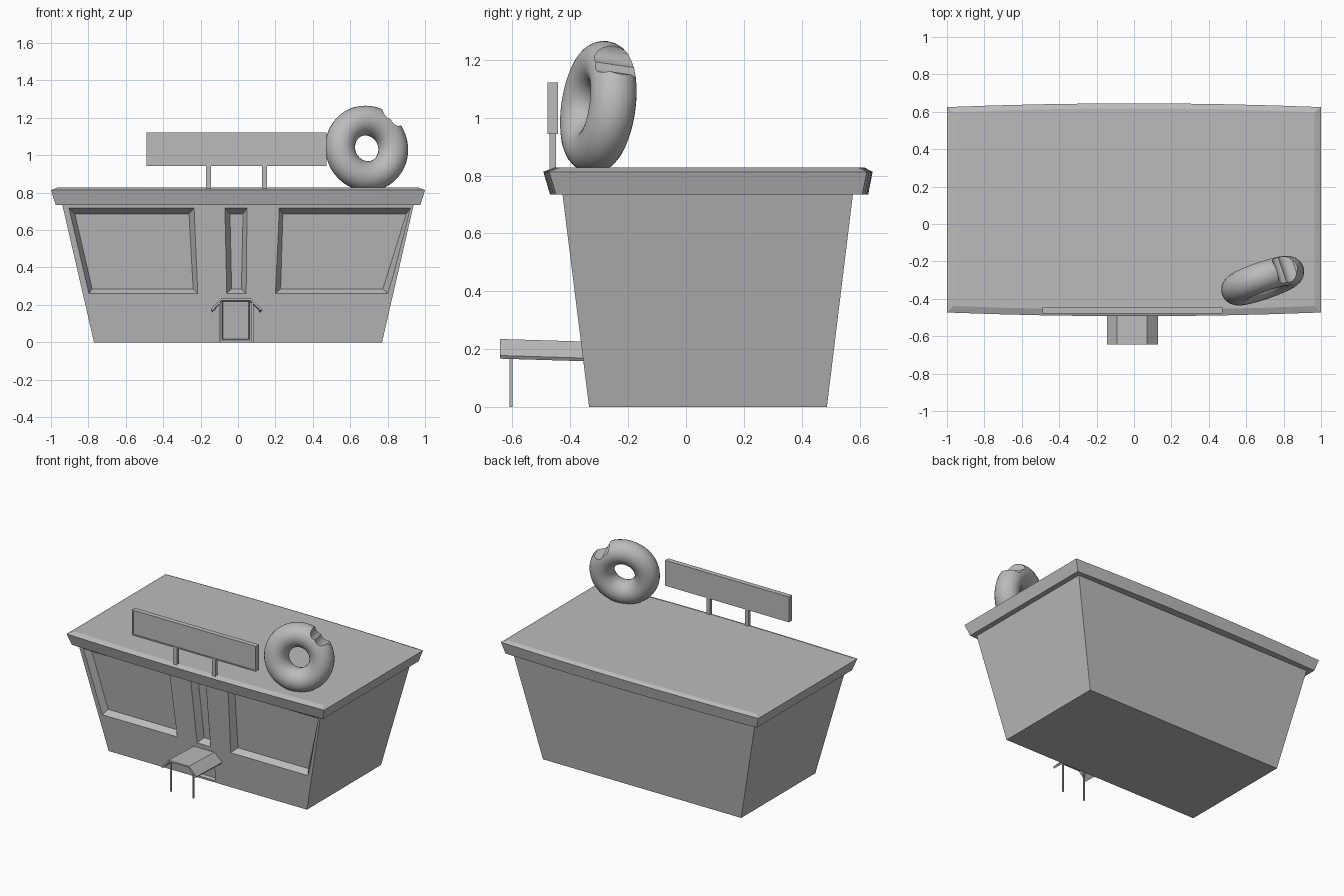
import bpy
import bmesh
from math import radians, sin, cos, tau
from mathutils import Matrix

if "Cube" in bpy.data.objects:
    bpy.data.objects.remove(bpy.data.objects["Cube"])

grey = bpy.data.materials.new("plain_grey")
grey.use_nodes = True
COLOUR = (0.5, 0.5, 0.5, 1)
grey.diffuse_color = COLOUR
grey.node_tree.nodes["Principled BSDF"].inputs["Base Color"].default_value = COLOUR


def loft(name, rings):
    """Closed solid through rings that have equal point counts."""
    bm = bmesh.new()
    loops = [[bm.verts.new(p) for p in ring] for ring in rings]
    n = len(loops[0])
    for a, b in zip(loops, loops[1:]):
        for i in range(n):
            j = (i + 1) % n
            bm.faces.new((a[i], a[j], b[j], b[i]))
    bm.faces.new(loops[0][::-1])
    bm.faces.new(loops[-1])
    bmesh.ops.recalc_face_normals(bm, faces=bm.faces)
    mesh = bpy.data.meshes.new(name)
    bm.to_mesh(mesh)
    bm.free()
    mesh.materials.append(grey)
    obj = bpy.data.objects.new(name, mesh)
    bpy.context.collection.objects.link(obj)
    return obj


def rect(x0, x1, y0, y1, z):
    return [(x0, y0, z), (x1, y0, z), (x1, y1, z), (x0, y1, z)]


def box(name, x0, x1, y0, y1, z0, z1):
    return loft(name, [rect(x0, x1, y0, y1, z0), rect(x0, x1, y0, y1, z1)])


def cut(target, cutter):
    """Subtract the cutter, then discard it."""
    cutter.hide_render = True
    mod = target.modifiers.new("cut", "BOOLEAN")
    mod.operation = "DIFFERENCE"
    mod.solver = "EXACT"
    mod.object = cutter
    bpy.context.view_layer.objects.active = target
    bpy.ops.object.modifier_apply(modifier=mod.name)
    bpy.data.objects.remove(cutter)


# Flared building body
body = loft("building_body", [rect(-0.77, 0.77, -0.335, 0.487, 0),
                              rect(-0.945, 0.945, -0.43, 0.58, 0.76)])


def wall_y(z):
    return -0.335 - 0.125 * z


def recess(outer, inner, depth):
    """Tapered opening sunk into the leaning front wall."""
    def ring(t):
        pts = [(a[0] + (b[0] - a[0]) * t, a[1] + (b[1] - a[1]) * t)
               for a, b in zip(outer, inner)]
        return [(x, wall_y(z) + depth * t, z) for x, z in pts]
    cut(body, loft("cutter", [ring(-0.3), ring(1)]))


def opening(xo, xi, zo=(0.26, 0.718), zi=(0.286, 0.687), depth=0.045):
    """x lists run: bottom left, bottom right, top right, top left."""
    recess(list(zip(xo, (zo[0], zo[0], zo[1], zo[1]))),
           list(zip(xi, (zi[0], zi[0], zi[1], zi[1]))), depth)


# Two shop windows, the narrow middle window and the door recess
opening((-0.797, -0.215, -0.235, -0.904), (-0.78, -0.24, -0.262, -0.872))
opening((0.2, 0.8, 0.922, 0.22), (0.228, 0.775, 0.9, 0.24))
opening((-0.06, 0.043, 0.048, -0.07), (-0.034, 0.018, 0.027, -0.043))
opening((-0.085, 0.062, 0.062, -0.085), (-0.08, 0.057, 0.057, -0.08),
        (0.013, 0.222), (0.017, 0.217), 0.03)


# Roof cap with gently bowed front and back edges
def roof_ring(half_x, front, back, z, steps=8):
    xs = [-1 + 2 * i / steps for i in range(steps + 1)]
    bow = [0.02 * (1 - x * x) for x in xs]
    return ([(x * half_x, front - b, z) for x, b in zip(xs, bow)]
            + [(x * half_x, back + b, z) for x, b in zip(xs[::-1], bow[::-1])])


loft("roof_cap", [roof_ring(0.975, -0.45, 0.61, 0.735),
                  roof_ring(1.0, -0.473, 0.625, 0.813),
                  roof_ring(0.965, -0.438, 0.598, 0.827)])

# Sign board with a shallow framed front, on two posts
sign = box("sign_board", -0.49, 0.472, -0.478, -0.443, 0.943, 1.121)
cut(sign, box("cutter", -0.482, 0.464, -0.5, -0.473, 0.951, 1.113))
for side, x in (("right", -0.158), ("left", 0.142)):
    box(side + "_sign_post", x - 0.013, x + 0.013, -0.471, -0.45, 0.81, 0.95)

# Entrance awning: a bent sheet that rises slightly outward
top = [(-0.145, 0.175), (-0.09, 0.232), (0.07, 0.232), (0.128, 0.175)]
under = [(0.121, 0.164), (0.066, 0.221), (-0.086, 0.221), (-0.138, 0.164)]
loft("entrance_awning", [[(x, y, z + lift) for x, z in top + under]
                         for y, lift in ((-0.643, 0.003), (-0.345, -0.006))])
for side, x in (("right", -0.096), ("left", 0.077)):
    box(side + "_awning_post", x - 0.005, x + 0.005, -0.61, -0.6, 0, 0.222)

# Leaning roof ring with a scalloped bite
place = (Matrix.Translation((0.688, -0.303, 1.037))
         @ Matrix.Rotation(radians(19), 4, "Z") @ Matrix.Rotation(radians(82), 4, "X"))
bpy.ops.mesh.primitive_torus_add(major_radius=0.15, minor_radius=0.08,
                                 major_segments=48, minor_segments=24)
ring = bpy.context.object
ring.name = "bitten_ring"
ring.data.materials.append(grey)
ring.data.transform(place)
outline = []
for i in range(48):
    a = tau * i / 48
    r = 0.096 + 0.012 * abs(sin(a * 4))
    outline.append((0.186 + r * cos(a), 0.215 + r * sin(a)))
bite = loft("cutter", [[(x, y, z) for x, y in outline] for z in (-0.15, 0.15)])
bite.data.transform(place)
cut(ring, bite)
bpy.ops.object.select_all(action="DESELECT")
ring.select_set(True)
bpy.context.view_layer.objects.active = ring
bpy.ops.object.shade_smooth_by_angle(angle=radians(35))
